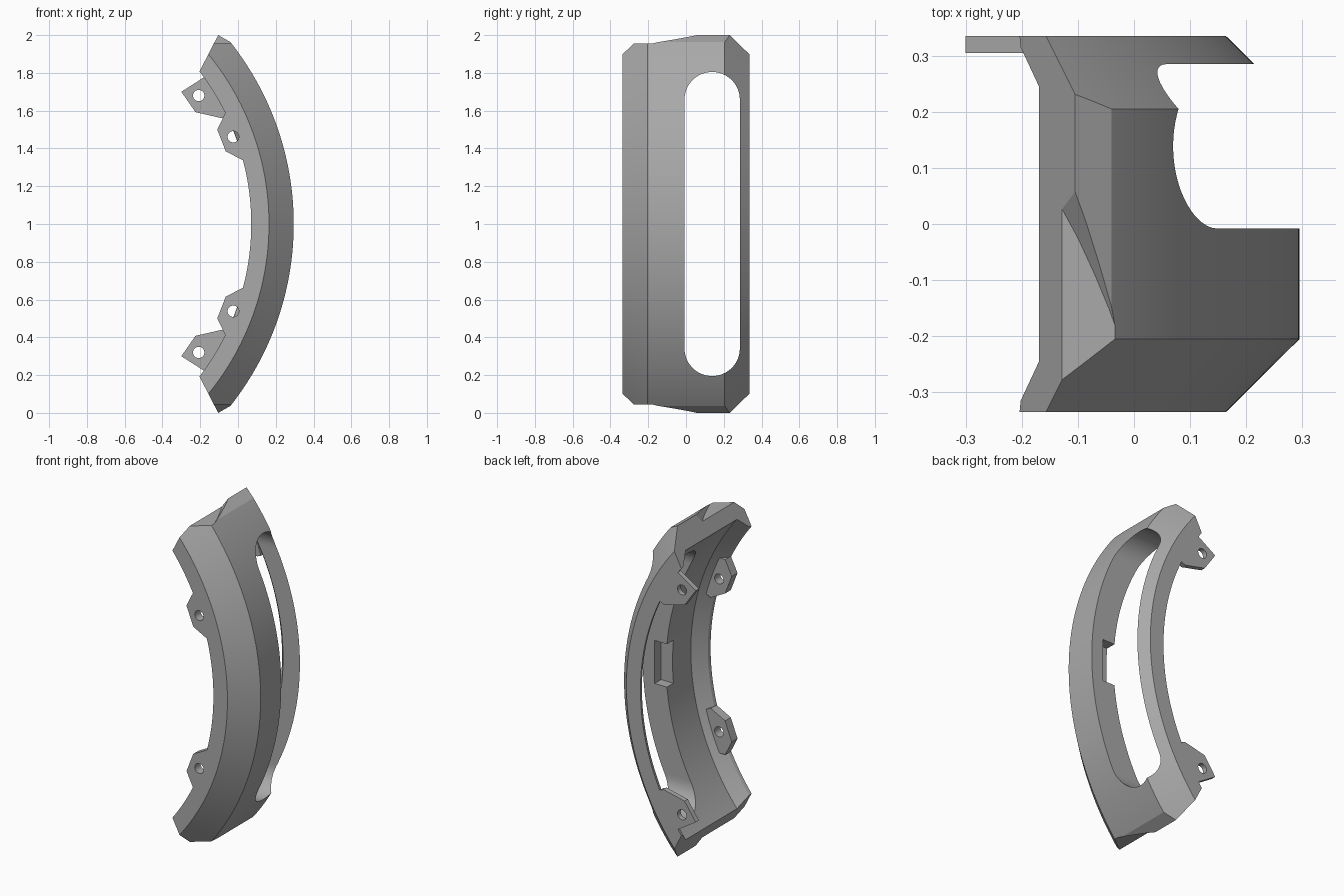
import bpy, bmesh, math
from mathutils import Vector

if "Cube" in bpy.data.objects:
    bpy.data.objects.remove(bpy.data.objects["Cube"], do_unlink=True)

CX, CZ = -1.256, 1.0          # centre of the arc
HALF = 0.335                  # half depth

grey = bpy.data.materials.new("mid_grey")
grey.use_nodes = True
grey.diffuse_color = (0.4, 0.4, 0.4, 1)
grey.node_tree.nodes["Principled BSDF"].inputs["Base Color"].default_value = (0.4, 0.4, 0.4, 1)


def make_object(name, bm):
    bmesh.ops.recalc_face_normals(bm, faces=bm.faces)
    mesh = bpy.data.meshes.new(name)
    bm.to_mesh(mesh)
    bm.free()
    mesh.materials.append(grey)
    ob = bpy.data.objects.new(name, mesh)
    bpy.context.collection.objects.link(ob)
    return ob


def loft(name, bottom, top):
    """Solid between two matching outlines."""
    bm = bmesh.new()
    a = [bm.verts.new(p) for p in bottom]
    b = [bm.verts.new(p) for p in top]
    bm.faces.new(a)
    bm.faces.new(b)
    n = len(a)
    for i in range(n):
        j = (i + 1) % n
        bm.faces.new((a[i], a[j], b[j], b[i]))
    return make_object(name, bm)


def plate(name, outline, y0, y1, side):
    """Extrude an x-z outline along y; side = -1 mirrors it to the lower half."""
    pts = [(x, CZ + side * (z - CZ)) for x, z in outline]
    return loft(name, [(x, y0, z) for x, z in pts], [(x, y1, z) for x, z in pts])


def cut(ob, cutter):
    mod = ob.modifiers.new("cut", "BOOLEAN")
    mod.operation = "DIFFERENCE"
    mod.solver = "EXACT"
    mod.object = cutter
    bpy.context.view_layer.objects.active = ob
    bpy.ops.object.modifier_apply(modifier=mod.name)
    bpy.data.objects.remove(cutter, do_unlink=True)


def circle(cx, cz, r, n=24):
    return [(cx + r * math.cos(i * math.tau / n), cz + r * math.sin(i * math.tau / n)) for i in range(n)]


# Curved shell: chamfered section swept around the arc
half_section = [(1.395, 0.245), (1.33, 0.315), (1.326, HALF), (1.42, HALF), (1.551, 0.205)]
section = half_section + [(r, -y) for r, y in reversed(half_section)]
bm = bmesh.new()
STEPS = 96
rings = []
for i in range(STEPS + 1):
    t = math.radians(-45 + 90 * i / STEPS)
    rings.append([bm.verts.new((CX + r * math.cos(t), y, CZ + r * math.sin(t))) for r, y in section])
for r0, r1 in zip(rings, rings[1:]):
    for k in range(len(section)):
        j = (k + 1) % len(section)
        bm.faces.new((r0[k], r0[j], r1[j], r1[k]))
bm.faces.new(rings[0])
bm.faces.new(rings[-1])

# Trim both ends with a slanted end face and a tip facet
for side in (1, -1):
    for (x, z), (nx, nz) in (((-0.2, 1.815), (-0.89, 0.457)), ((-0.105, 2.0), (0.497, 0.868))):
        res = bmesh.ops.bisect_plane(
            bm, geom=bm.verts[:] + bm.edges[:] + bm.faces[:], dist=1e-6,
            plane_co=Vector((x, 0, CZ + side * (z - CZ))),
            plane_no=Vector((nx, 0, side * nz)), clear_outer=True)
        edges = [e for e in res["geom_cut"] if isinstance(e, bmesh.types.BMEdge)]
        bmesh.ops.contextual_create(bm, geom=edges)
shell = make_object("curved_shell", bm)

# Long rounded slot through the outer wall
SY, SR = 0.1385, 0.1465
slot = []
for i in range(33):
    t = math.pi * i / 32
    slot.append((SY + SR * math.cos(t), 1.805 - SR + SR * math.sin(t)))
slot += [(y, 2 - z) for y, z in reversed(slot)]
cut(shell, loft("slot_cutter", [(-0.8, y, z) for y, z in slot], [(0.8, y, z) for y, z in slot]))

# Small notch on the inner edge of the slot
notch = [(0.0, 0.87), (0.215, 0.87), (0.215, 1.13), (0.0, 1.13)]
cut(shell, plate("notch_cutter", notch, -0.07, 0.05, 1))

# Flat relief at the front of each tip, with a sloped curved edge
for side in (1, -1):
    edge = [(-0.2, 0.09), (-0.13, 0.03), (-0.1, -0.025), (-0.07, -0.09), (-0.045, -0.15), (-0.025, -0.205)]
    flat = edge + [(0.2, -0.205), (0.2, -0.5), (-0.4, -0.5), (-0.4, 0.09)]
    low = [(x, y, CZ + side * 0.955) for x, y in flat]
    high = [(x + 0.04, y + 0.09, CZ + side * 1.055) for x, y in flat]
    cut(shell, loft("relief_cutter", low, high))

# Mounting tabs with screw holes
front_tab = [(-0.066, 1.59), (-0.11, 1.5), (-0.065, 1.385), (0.03, 1.335), (0.09, 1.36), (0.0, 1.59)]
back_tab = [(-0.3, 1.7), (-0.17, 1.783), (-0.12, 1.75), (-0.06, 1.57), (-0.085, 1.56), (-0.225, 1.592)]
parts = [shell]
for side, label in ((1, "upper"), (-1, "lower")):
    for name, outline, y0, y1, hole in (
            ("front_tab", front_tab, -HALF, -0.28, (-0.025, 1.462)),
            ("back_tab", back_tab, 0.305, HALF, (-0.208, 1.68))):
        tab = plate(label + "_" + name, outline, y0, y1, side)
        cut(tab, plate("hole_cutter", circle(*hole, 0.03), y0 - 0.1, y1 + 0.1, side))
        parts.append(tab)

# Drill the front screw holes through the shell rim as well
for side in (1, -1):
    cut(shell, plate("hole_cutter", circle(-0.025, 1.462, 0.03), -0.5, -0.2, side))

bpy.ops.object.select_all(action="DESELECT")
for ob in parts:
    ob.select_set(True)
bpy.context.view_layer.objects.active = shell
bpy.ops.object.shade_smooth_by_angle(angle=math.radians(20))
